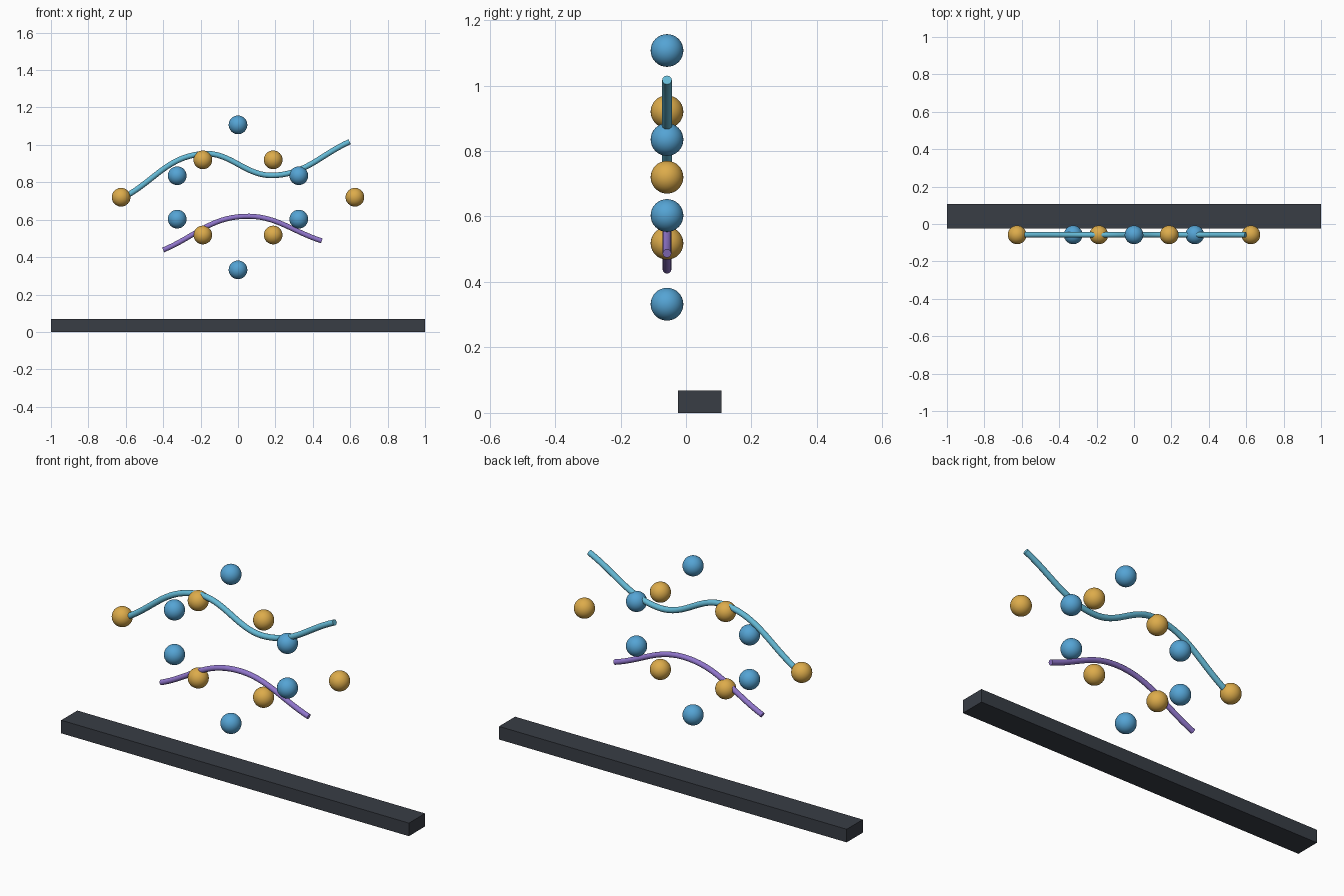
import bpy

cube = bpy.data.objects.get("Cube")
if cube:
    bpy.data.objects.remove(cube, do_unlink=True)


def material(name, rgb):
    mat = bpy.data.materials.new(name)
    mat.use_nodes = True
    color = (*rgb, 1)
    mat.diffuse_color = color
    node = next(n for n in mat.node_tree.nodes if n.type == 'BSDF_PRINCIPLED')
    node.inputs["Base Color"].default_value = color
    return mat


BLUE = material("bead blue", (0.09, 0.37, 0.66))
GOLD = material("bead gold", (0.72, 0.41, 0.07))
CYAN = material("light cyan", (0.13, 0.49, 0.67))
PURPLE = material("soft purple", (0.28, 0.18, 0.60))
DARK = material("dark slate", (0.04, 0.047, 0.06))

PLANE_Y = -0.058


def bead(name, x, z, mat):
    bpy.ops.mesh.primitive_uv_sphere_add(segments=32, ring_count=16, radius=0.05,
                                         location=(x, PLANE_Y, z))
    obj = bpy.context.object
    obj.name = name
    obj.data.materials.append(mat)
    bpy.ops.object.shade_smooth()


def wire(name, points, radius, mat):
    curve = bpy.data.curves.new(name, 'CURVE')
    curve.dimensions = '3D'
    curve.bevel_depth = radius
    curve.bevel_resolution = 4
    curve.resolution_u = 16
    curve.use_fill_caps = True
    spline = curve.splines.new('BEZIER')
    spline.bezier_points.add(len(points) - 1)
    for p, (x, z) in zip(spline.bezier_points, points):
        p.co = (x, PLANE_Y, z)
        p.handle_left_type = p.handle_right_type = 'AUTO'
    curve.materials.append(mat)
    bpy.context.collection.objects.link(bpy.data.objects.new(name, curve))


# Base bar
bpy.ops.mesh.primitive_cube_add(size=1, location=(0, 0.042, 0.034))
base = bpy.context.object
base.name = "base_bar"
base.scale = (2, 0.132, 0.068)
bpy.ops.object.transform_apply(location=False, rotation=False, scale=True)
base.data.materials.append(DARK)

# Beads on the centre line
bead("top_bead", 0, 1.107, BLUE)
bead("bottom_bead", 0, 0.332, BLUE)

# Mirrored pairs of beads
pairs = [("upper_blue_bead", 0.325, 0.835, BLUE),
         ("lower_blue_bead", 0.325, 0.603, BLUE),
         ("outer_gold_bead", 0.625, 0.72, GOLD),
         ("upper_gold_bead", 0.188, 0.92, GOLD),
         ("lower_gold_bead", 0.188, 0.518, GOLD)]
for name, x, z, mat in pairs:
    for side, sign in (("left", 1), ("right", -1)):
        bead(f"{side}_{name}", sign * x, z, mat)

# Two wavy wires
wire("upper_wire", [(-0.6, 0.725), (-0.2, 0.952), (0.2, 0.837), (0.597, 1.017)], 0.0147, CYAN)
wire("lower_wire", [(-0.4, 0.438), (0.03, 0.618), (0.448, 0.487)], 0.0135, PURPLE)
